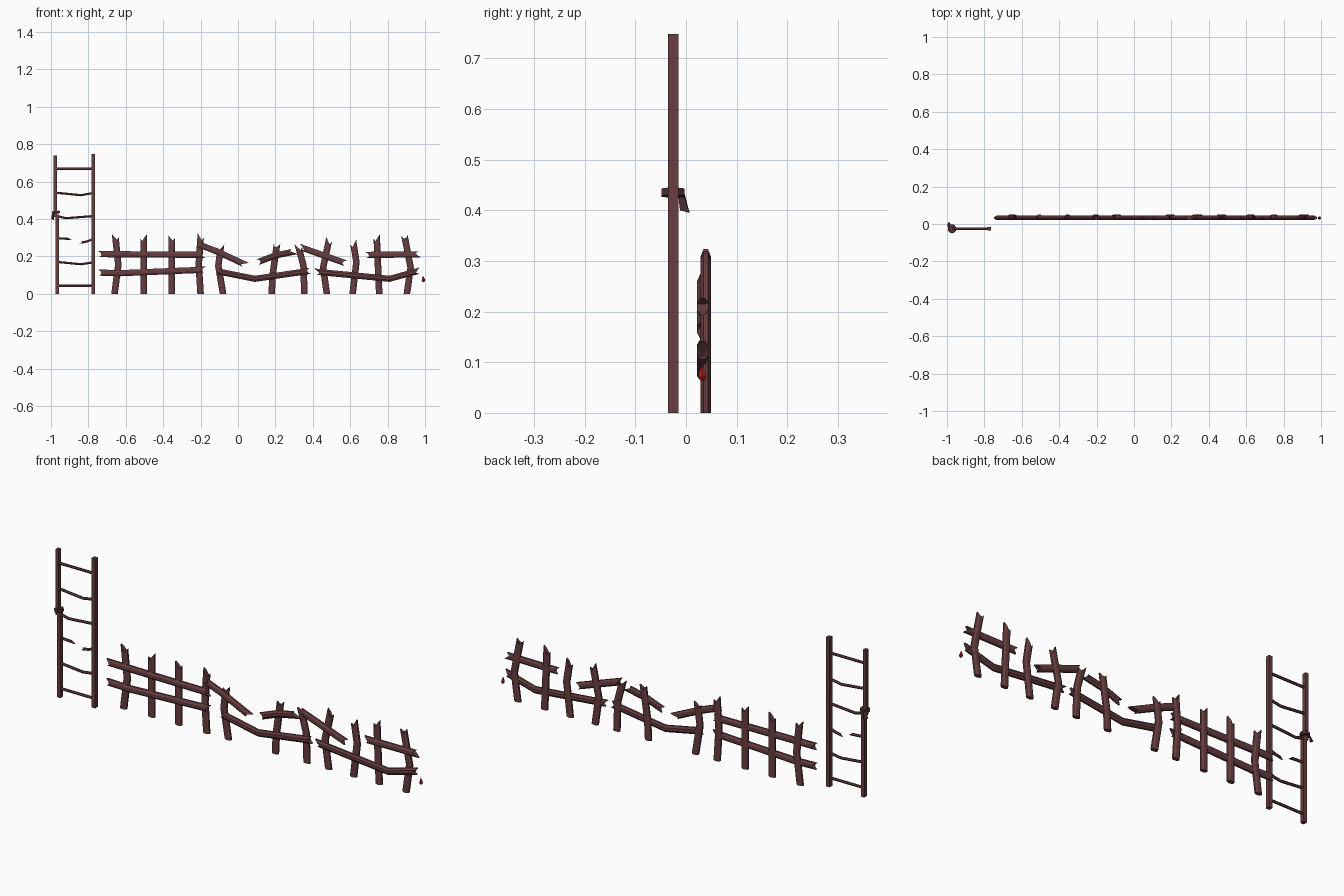
import bpy, bmesh, math, random
from mathutils import Vector

if "Cube" in bpy.data.objects:
    bpy.data.objects.remove(bpy.data.objects["Cube"])

random.seed(4)


def material(name, rgb):
    m = bpy.data.materials.new(name)
    m.diffuse_color = (*rgb, 1)
    m.use_nodes = True
    m.node_tree.nodes["Principled BSDF"].inputs["Base Color"].default_value = m.diffuse_color
    return m


WOOD = material("maroon_wood", (0.135, 0.047, 0.052))
DARK = material("dark_cloth", (0.085, 0.03, 0.033))
RED = material("blood_red", (0.42, 0.012, 0.012))


def finish(bm, name, mat):
    bmesh.ops.recalc_face_normals(bm, faces=bm.faces)
    me = bpy.data.meshes.new(name)
    bm.to_mesh(me)
    bm.free()
    me.materials.append(mat)
    ob = bpy.data.objects.new(name, me)
    bpy.context.collection.objects.link(ob)
    return ob


def beam(name, path, y, half_w, half_d, sides=8, jag0=0.0, jag1=0.0, mat=WOOD):
    """Sweep a faceted section along an x-z path; jag splits an end into a V of splinters."""
    bm = bmesh.new()
    pts = [Vector((x, y, z)) for x, z in path]
    depth = Vector((0, 1, 0))
    scale = 1 / math.cos(math.pi / sides)
    rings = []
    last = len(pts) - 1
    for i, p in enumerate(pts):
        t = (pts[min(i + 1, last)] - pts[max(i - 1, 0)]).normalized()
        n = t.cross(depth)
        jag = jag0 if i == 0 else jag1 if i == last else 0
        out = -1 if i == 0 else 1
        notch = random.uniform(-0.55, 0.55)
        ring = []
        for k in range(sides):
            a = (k + 0.5) * math.tau / sides
            c, s = math.cos(a) * scale, math.sin(a) * scale
            push = out * jag * (abs(c - notch) - 0.55)
            ring.append(bm.verts.new(p + n * c * half_w + depth * s * half_d + t * push))
        rings.append(ring)
        # end caps
        if i in (0, last):
            if jag:
                mid = bm.verts.new(p + n * notch * half_w - t * out * jag * 0.6)
                for k in range(sides):
                    bm.faces.new((ring[k], ring[(k + 1) % sides], mid))
            else:
                bm.faces.new(ring)
    for a, b in zip(rings, rings[1:]):
        for k in range(sides):
            j = (k + 1) % sides
            bm.faces.new((a[k], a[j], b[j], b[k]))
    return finish(bm, name, mat)


# fence posts: flat foot, splintered top
posts = [
    [(-.66, 0), (-.64, .155), (-.655, .30)],
    [(-.505, 0), (-.505, .295)],
    [(-.355, 0), (-.355, .295)],
    [(-.20, 0), (-.21, .155), (-.20, .30)],
    [(-.08, 0), (-.105, .15), (-.093, .245)],
    [(.18, 0), (.185, .10), (.207, .255)],
    [(.355, 0), (.35, .15), (.325, .245)],
    [(.475, 0), (.455, .14), (.485, .28)],
    [(.613, 0), (.633, .17), (.618, .265)],
    [(.755, 0), (.742, .295)],
    [(.903, 0), (.923, .14), (.892, .30)],
]
for i, path in enumerate(posts):
    # keep the foot level with the ground
    foot = [path[0], (path[0][0] + (path[1][0] - path[0][0]) * 0.05, path[1][1] * 0.05)]
    ob = beam(f"fence_post_{i + 1}", foot + path[1:], 0.039, 0.0175, 0.0105, jag1=0.026)
    for v in ob.data.vertices[:8]:
        v.co.z = 0

# fence rails: splintered at both ends
rails = [
    [(-.735, .212), (-.19, .208)],
    [(-.735, .113), (-.63, .110), (-.19, .128)],
    [(-.195, .258), (-.11, .225), (.03, .160)],
    [(-.10, .118), (.09, .080), (.375, .121)],
    [(.115, .173), (.20, .205), (.29, .223)],
    [(.345, .245), (.565, .167)],
    [(.425, .117), (.81, .080), (.96, .121)],
    [(.695, .208), (.96, .210)],
]
for i, path in enumerate(rails):
    beam(f"fence_rail_{i + 1}", path, 0.033, 0.0165, 0.0115, jag0=0.026, jag1=0.026)

# ladder side rails, the left one snapped and shifted
LY = -0.0255
beam("ladder_rail_right", [(-.775, 0), (-.775, .748)], LY, 0.0095, 0.0105, 4)
beam("ladder_rail_left_lower", [(-.967, 0), (-.967, .425)], LY, 0.0095, 0.0105, 4)
beam("ladder_rail_left_upper", [(-.977, .41), (-.977, .738)], LY, 0.0085, 0.0105, 4)

# ladder rungs, some bent and one broken in two
rungs = [
    [(-.965, .043), (-.78, .043)],
    [(-.965, .170), (-.84, .158), (-.78, .167)],
    [(-.965, .415), (-.92, .404), (-.78, .415)],
    [(-.970, .540), (-.84, .527), (-.78, .538)],
    [(-.970, .668), (-.78, .668)],
]
for i, path in enumerate(rungs):
    beam(f"ladder_rung_{i + 1}", path, LY, 0.0058, 0.0058, 6)
beam("broken_rung_left", [(-.965, .297), (-.90, .293)], LY, 0.0058, 0.0058, 6, jag1=0.016)
beam("broken_rung_right", [(-.838, .274), (-.81, .279), (-.78, .290)], LY, 0.0058, 0.0058, 6, jag0=0.016)

# binding knotted round the snapped rail, with a hanging tail
beam("rail_binding", [(-.972, .428), (-.974, .442)], LY, 0.0205, 0.0225, 8, mat=DARK)
bm = bmesh.new()
top = [bm.verts.new(c) for c in ((-.990, -.016, .438), (-.980, -.004, .438), (-.983, -.004, .428), (-.994, -.014, .426))]
low = [bm.verts.new(c) for c in ((-.988, -.012, .400), (-.984, .007, .395), (-.994, .007, .397), (-.999, -.012, .402))]
bm.faces.new(top)
bm.faces.new(low)
for k in range(4):
    j = (k + 1) % 4
    bm.faces.new((top[k], top[j], low[j], low[k]))
finish(bm, "binding_tail", DARK)

# red drop beside the last rail
bm = bmesh.new()
rings = []
for r, z in ((0.005, .064), (0.009, .071), (0.007, .080)):
    rings.append([bm.verts.new((.991 + r * math.cos(k * math.tau / 6), .032 + r * math.sin(k * math.tau / 6), z))
                  for k in range(6)])
tip = bm.verts.new((.989, .032, .097))
bm.faces.new(rings[0])
for k in range(6):
    j = (k + 1) % 6
    for a, b in zip(rings, rings[1:]):
        bm.faces.new((a[k], a[j], b[j], b[k]))
    bm.faces.new((rings[-1][k], rings[-1][j], tip))
finish(bm, "red_drop", RED)
